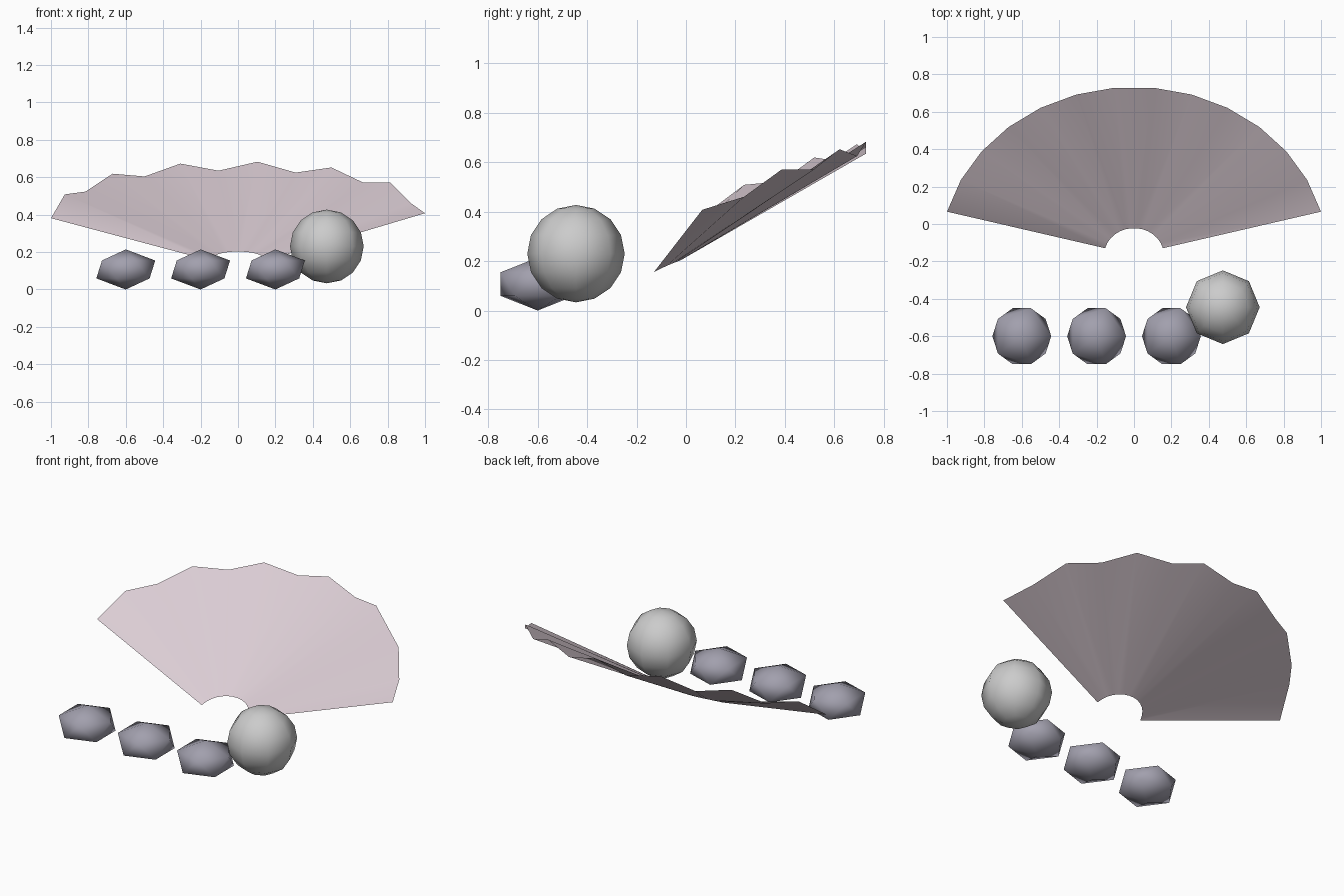
import bpy, bmesh, math

if "Cube" in bpy.data.objects:
    bpy.data.objects.remove(bpy.data.objects["Cube"])


def material(name, color):
    m = bpy.data.materials.new(name)
    m.diffuse_color = color
    m.use_nodes = True
    m.node_tree.nodes["Principled BSDF"].inputs["Base Color"].default_value = m.diffuse_color
    return m


def smooth(obj):
    for p in obj.data.polygons:
        p.use_smooth = True


fan_mat = material("pale_mauve", (0.71, 0.61, 0.66, 1))
pebble_mat = material("slate", (0.36, 0.35, 0.42, 1))

# Pleated fan: an open sheet of 13 radial strips, tilted back, edges curling up
FOLDS = 13
SPAN = math.radians(150)
bm = bmesh.new()
rows = []
for i in range(FOLDS + 1):
    a = math.pi / 2 + SPAN / 2 - SPAN * i / FOLDS
    pleat = 0.048 * (i % 2) * (0.55 if i == FOLDS else 1)
    xi, yi = 0.16 * math.cos(a), -0.167 + 0.145 * math.sin(a)
    xo, yo = 1.035 * math.cos(a), -0.167 + 0.9 * math.sin(a)
    zi = 0.203 + 0.577 * (yi + 0.022) + 0.015 * (xi / 0.155) ** 2
    zo = 0.65 + 0.577 * (yo - 0.757) + 0.13 * xo ** 2 + pleat
    rows.append((bm.verts.new((xi, yi, zi)), bm.verts.new((xo, yo, zo))))
for (a, b), (c, d) in zip(rows, rows[1:]):
    bm.faces.new((a, c, d, b))
bm.normal_update()
mesh = bpy.data.meshes.new("pleated_fan")
bm.to_mesh(mesh)
bm.free()
fan = bpy.data.objects.new("pleated_fan", mesh)
bpy.context.collection.objects.link(fan)
mesh.materials.append(fan_mat)
smooth(fan)

# Row of three flattened pebbles
for n, x in enumerate((-0.6, -0.2, 0.2)):
    bpy.ops.mesh.primitive_ico_sphere_add(subdivisions=1, radius=1, location=(x, -0.6, 0.107))
    pebble = bpy.context.object
    pebble.name = f"pebble_{n + 1}"
    pebble.scale = (0.176, 0.176, 0.107)
    bpy.ops.object.transform_apply(location=False, rotation=False, scale=True)
    pebble.data.materials.append(pebble_mat)
    smooth(pebble)

# Ball
bpy.ops.mesh.primitive_uv_sphere_add(segments=8, ring_count=8, radius=0.197,
                                     location=(0.475, -0.445, 0.23))
ball = bpy.context.object
ball.name = "ball"
smooth(ball)
